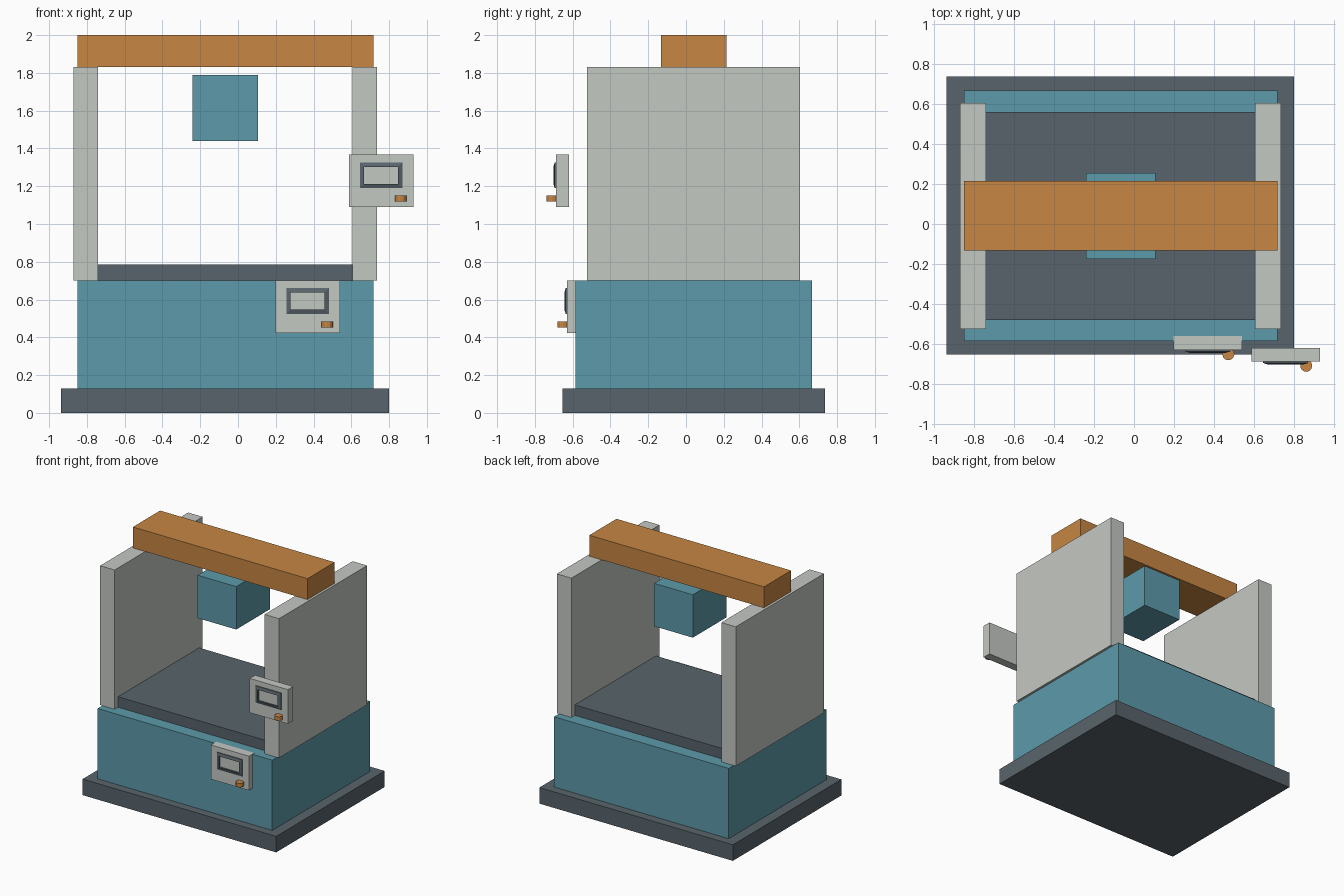
import bpy
import bmesh
from mathutils import Vector

if "Cube" in bpy.data.objects:
    bpy.data.objects.remove(bpy.data.objects["Cube"], do_unlink=True)


def material(name, rgb):
    m = bpy.data.materials.new(name)
    m.use_nodes = True
    m.diffuse_color = (*rgb, 1)
    m.node_tree.nodes["Principled BSDF"].inputs["Base Color"].default_value = (*rgb, 1)
    return m


TEAL = material("teal paint", (0.108, 0.323, 0.402))
GREY = material("light grey paint", (0.55, 0.58, 0.54))
DARK = material("dark slate", (0.099, 0.127, 0.147))
ORANGE = material("orange paint", (0.57, 0.24, 0.056))


def finish(name, bm, mat):
    bmesh.ops.recalc_face_normals(bm, faces=bm.faces)
    mesh = bpy.data.meshes.new(name)
    bm.to_mesh(mesh)
    bm.free()
    mesh.materials.append(mat)
    obj = bpy.data.objects.new(name, mesh)
    bpy.context.collection.objects.link(obj)
    return obj


def box(name, x, y, z, mat):
    """Box given by its (low, high) range on each axis."""
    bm = bmesh.new()
    bmesh.ops.create_cube(bm, size=1)
    lo, hi = Vector((x[0], y[0], z[0])), Vector((x[1], y[1], z[1]))
    bmesh.ops.scale(bm, vec=hi - lo, verts=bm.verts)
    bmesh.ops.translate(bm, vec=(lo + hi) / 2, verts=bm.verts)
    return finish(name, bm, mat)


def screen_frame(name, cx, y, cz, mat):
    """Rectangular ring whose face slopes outwards to the inner rim."""
    bm = bmesh.new()
    loops = []
    for w, h, depth in ((0.113, 0.068, 0), (0.113, 0.068, 0.007),
                        (0.09, 0.045, 0.014), (0.09, 0.045, 0)):
        loops.append([bm.verts.new((cx + sx * w, y - depth, cz + sz * h))
                      for sx, sz in ((-1, -1), (1, -1), (1, 1), (-1, 1))])
    for a, b in zip(loops, loops[1:] + loops[:1]):
        for i in range(4):
            j = (i + 1) % 4
            bm.faces.new((a[i], a[j], b[j], b[i]))
    return finish(name, bm, mat)


def knob(name, location, mat):
    bm = bmesh.new()
    bmesh.ops.create_cone(bm, cap_ends=True, segments=12, radius1=0.03,
                          radius2=0.03, depth=0.032)
    bmesh.ops.translate(bm, vec=location, verts=bm.verts)
    return finish(name, bm, mat)


def control_panel(prefix, cx, front, cz):
    box(prefix + "_panel", (cx - 0.171, cx + 0.171), (front, front + 0.069),
        (cz - 0.139, cz + 0.139), GREY)
    screen_frame(prefix + "_screen_frame", cx, front, cz + 0.029, DARK)
    knob(prefix + "_knob", (cx + 0.103, front - 0.021, cz - 0.094), ORANGE)


# Base, body and work table
box("base_plinth", (-0.937, 0.80), (-0.653, 0.737), (0, 0.13), DARK)
box("lower_body", (-0.85, 0.717), (-0.585, 0.667), (0.13, 0.70), TEAL)
box("work_table", (-0.75, 0.62), (-0.481, 0.56), (0.70, 0.785), DARK)

# Side walls, mirrored about the machine's own centre line
MID = -0.067
for side, sign in (("right", -1), ("left", 1)):
    xs = sorted((MID + sign * 0.673, MID + sign * 0.803))
    box(side + "_wall", xs, (-0.525, 0.604), (0.70, 1.83), GREY)

# Cross beam and tool head
box("cross_beam", (-0.85, 0.717), (-0.133, 0.215), (1.83, 2.0), ORANGE)
box("tool_head", (-0.24, 0.107), (-0.175, 0.255), (1.44, 1.788), TEAL)

# Control panels
control_panel("upper", 0.758, -0.688, 1.229)
control_panel("lower", 0.369, -0.63, 0.563)
